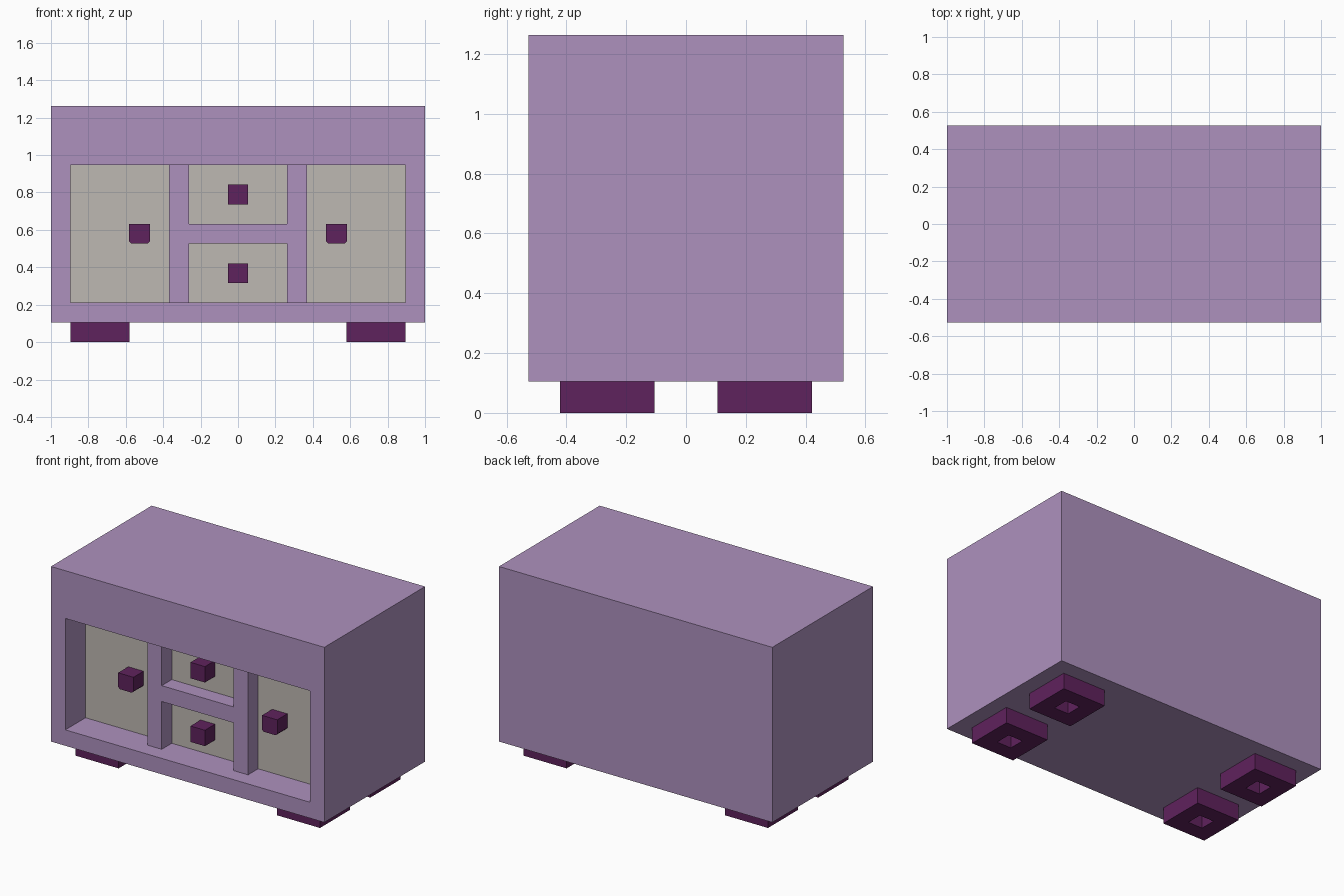
import bpy, bmesh
from mathutils import Vector

cube = bpy.data.objects.get("Cube")
if cube:
    bpy.data.objects.remove(cube, do_unlink=True)

U = 2 / 19  # one building unit: the cabinet is 19 wide, 10 deep, 12 tall


def material(name, rgb):
    linear = [((c / 255 + 0.055) / 1.055) ** 2.4 for c in rgb] + [1]
    m = bpy.data.materials.new(name)
    m.use_nodes = True
    m.diffuse_color = linear
    bsdf = next(n for n in m.node_tree.nodes if n.type == 'BSDF_PRINCIPLED')
    bsdf.inputs["Base Color"].default_value = linear
    return m


LILAC = material("lilac", (174, 145, 190))
STONE = material("warm_grey", (190, 184, 178))
PLUM = material("dark_plum", (95, 34, 93))


def box_mesh(lo, hi):
    """A bmesh box between two corners given in building units."""
    bm = bmesh.new()
    bmesh.ops.create_cube(bm, size=1)
    lo, hi = Vector(lo) * U, Vector(hi) * U
    for v in bm.verts:
        v.co = [l + (c + 0.5) * (h - l) for c, l, h in zip(v.co, lo, hi)]
    return bm


def finish(name, bm, *mats):
    bm.normal_update()
    mesh = bpy.data.meshes.new(name)
    bm.to_mesh(mesh)
    bm.free()
    for m in mats:
        mesh.materials.append(m)
    obj = bpy.data.objects.new(name, mesh)
    bpy.context.collection.objects.link(obj)
    return obj


def facing(bm, axis, sign):
    bm.normal_update()
    return next(f for f in bm.faces if f.normal[axis] * sign > 0.9)


# Cabinet body with a recessed front whose back wall is the grey panel
bm = box_mesh((-9.5, -5, 1), (9.5, 5, 12))
front = facing(bm, 1, -1)
bmesh.ops.inset_region(bm, faces=[front], thickness=U, use_even_offset=True)
for v in front.verts:
    if v.co.z > 6 * U:
        v.co.z = 9 * U
panel = bmesh.ops.extrude_discrete_faces(bm, faces=[front])["faces"][0]
bmesh.ops.translate(bm, vec=(0, 2 * U, 0), verts=panel.verts[:])
panel.material_index = 1
finish("cabinet_body", bm, LILAC, STONE)

# Dividers between the doors and drawers
for side, s in (("left", 1), ("right", -1)):
    finish(side + "_divider", box_mesh((3 * s - 0.5, -4, 2), (3 * s + 0.5, -3, 9)), LILAC)
finish("drawer_divider", box_mesh((-2.5, -4, 5), (2.5, -3, 6)), LILAC)

# Drawer knobs
for name, z in (("upper", 7.5), ("lower", 3.5)):
    finish(name + "_drawer_knob", box_mesh((-0.5, -4, z - 0.5), (0.5, -3, z + 0.5)), PLUM)

# Door knobs, slightly wider with clipped lower corners
for side, x in (("left", 5), ("right", -5)):
    bm = box_mesh((x - 0.53, -4, 5), (x + 0.53, -3, 6))
    low = [e for e in bm.edges
           if all(v.co.z < 5.5 * U for v in e.verts)
           and abs(e.verts[0].co.y - e.verts[1].co.y) > 0.5 * U]
    bmesh.ops.bevel(bm, geom=low, offset=0.012, segments=1, affect='EDGES')
    finish(side + "_door_knob", bm, PLUM)

# Feet, each with a square socket underneath
for side, sx in (("left", 1), ("right", -1)):
    for end, sy in (("front", -1), ("back", 1)):
        x, y = 7 * sx, 2.5 * sy
        bm = box_mesh((x - 1.5, y - 1.5, 0), (x + 1.5, y + 1.5, 1))
        sole = facing(bm, 2, -1)
        bmesh.ops.inset_region(bm, faces=[sole], thickness=U, use_even_offset=True)
        socket = bmesh.ops.extrude_discrete_faces(bm, faces=[sole])["faces"][0]
        bmesh.ops.translate(bm, vec=(0, 0, 0.98 * U), verts=socket.verts[:])
        finish(f"{end}_{side}_foot", bm, PLUM)
